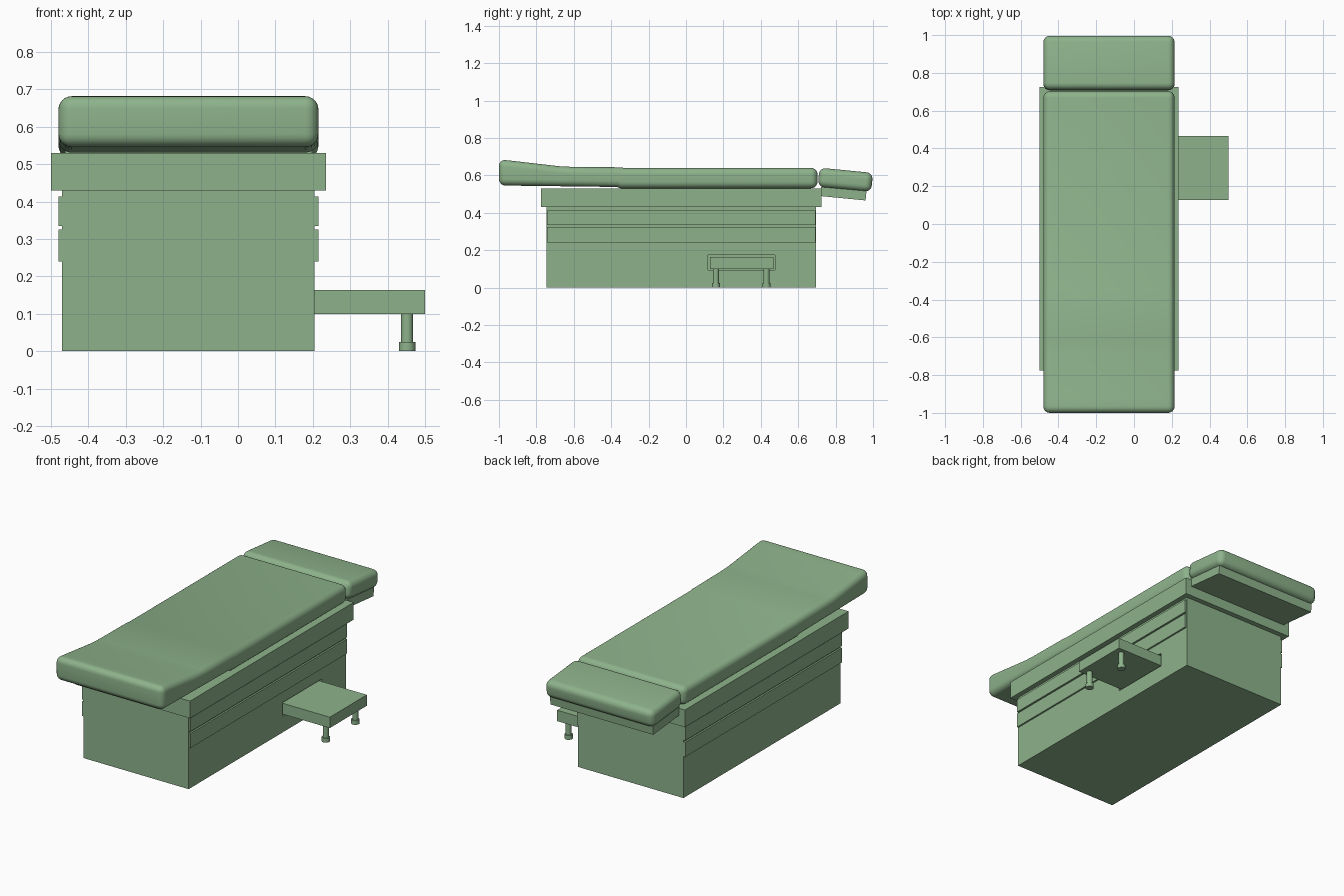
import bpy, bmesh, math

if "Cube" in bpy.data.objects:
    bpy.data.objects.remove(bpy.data.objects["Cube"])

CX = -0.1325  # centre line of the couch
material = bpy.data.materials.new("green")
material.diffuse_color = (0.27, 0.45, 0.26, 1)
material.use_nodes = True
material.node_tree.nodes["Principled BSDF"].inputs["Base Color"].default_value = material.diffuse_color


def add_mesh(name, bm):
    bmesh.ops.recalc_face_normals(bm, faces=bm.faces)
    me = bpy.data.meshes.new(name)
    bm.to_mesh(me)
    bm.free()
    me.materials.append(material)
    ob = bpy.data.objects.new(name, me)
    bpy.context.collection.objects.link(ob)
    return ob


def slab(name, profile, x0, x1, bevel=0.0):
    """Extrude a (y, z) side profile from x0 to x1, optionally with soft edges."""
    bm = bmesh.new()
    face = bm.faces.new([bm.verts.new((x0, y, z)) for y, z in profile])
    ext = bmesh.ops.extrude_face_region(bm, geom=[face])["geom"]
    verts = [g for g in ext if isinstance(g, bmesh.types.BMVert)]
    bmesh.ops.translate(bm, verts=verts, vec=(x1 - x0, 0, 0))
    ob = add_mesh(name, bm)
    if bevel:
        mod = ob.modifiers.new("soft_edges", 'BEVEL')
        mod.width, mod.segments = bevel, 6
        mod.limit_method, mod.angle_limit = 'ANGLE', math.radians(50)
        bpy.ops.object.select_all(action='DESELECT')
        ob.select_set(True)
        bpy.context.view_layer.objects.active = ob
        bpy.ops.object.modifier_apply(modifier=mod.name)
        bpy.ops.object.shade_smooth_by_angle(angle=math.radians(30))
    return ob


def box(name, x, y, z):
    return slab(name, [(y[0], z[0]), (y[1], z[0]), (y[1], z[1]), (y[0], z[1])], *x)


def cylinder(name, loc, r, z0, z1):
    bpy.ops.mesh.primitive_cylinder_add(vertices=24, radius=r, depth=z1 - z0,
                                        location=(loc[0], loc[1], (z0 + z1) / 2))
    ob = bpy.context.object
    ob.name = name
    ob.data.materials.append(material)
    bpy.ops.object.shade_smooth_by_angle(angle=math.radians(40))


# cabinet with a slot for the pull-out step
cabinet = box("cabinet", (-0.47, 0.205), (-0.745, 0.695), (0, 0.43))
cutter = box("step_slot_cutter", (0.13, 0.3), (0.117, 0.475), (0.093, 0.173))
cutter.hide_render = True
cutter.display_type = 'WIRE'
cut = cabinet.modifiers.new("step_slot", 'BOOLEAN')
cut.operation, cut.object, cut.solver = 'DIFFERENCE', cutter, 'EXACT'

# overhanging top
box("table_top", (-0.5, 0.235), (-0.775, 0.725), (0.43, 0.53))

# drawer fronts on both long sides
for side, x in (("left", (-0.48, -0.469)), ("right", (0.204, 0.215))):
    for row, z in (("lower", (0.24, 0.325)), ("upper", (0.335, 0.413))):
        box(f"{side}_{row}_drawer", x, (-0.742, 0.692), z)

# pull-out step and its legs
box("step", (0.13, 0.5), (0.127, 0.467), (0.1, 0.163))
for n, y in (("front", 0.16), ("back", 0.43)):
    cylinder(f"{n}_step_leg", (0.452, y), 0.016, 0.02, 0.102)
    cylinder(f"{n}_step_foot", (0.452, y), 0.022, 0, 0.024)

# main mattress, rising towards the front end
slab("mattress", [(-1, 0.546), (-0.37, 0.538), (-0.35, 0.531), (0.703, 0.531), (0.703, 0.64),
                  (-0.335, 0.64), (-0.345, 0.643), (-0.62, 0.646), (-0.68, 0.649),
                  (-0.93, 0.678), (-1, 0.685)],
     -0.48, 0.215, 0.035)

# tilted end cushion and its support board
slab("end_cushion", [(0.705, 0.538), (0.99, 0.511), (1.0, 0.613), (0.713, 0.641)],
     -0.48, 0.215, 0.035)
slab("cushion_support", [(0.722, 0.489), (0.96, 0.466), (0.965, 0.516), (0.722, 0.538)],
     CX - 0.33, CX + 0.33)
